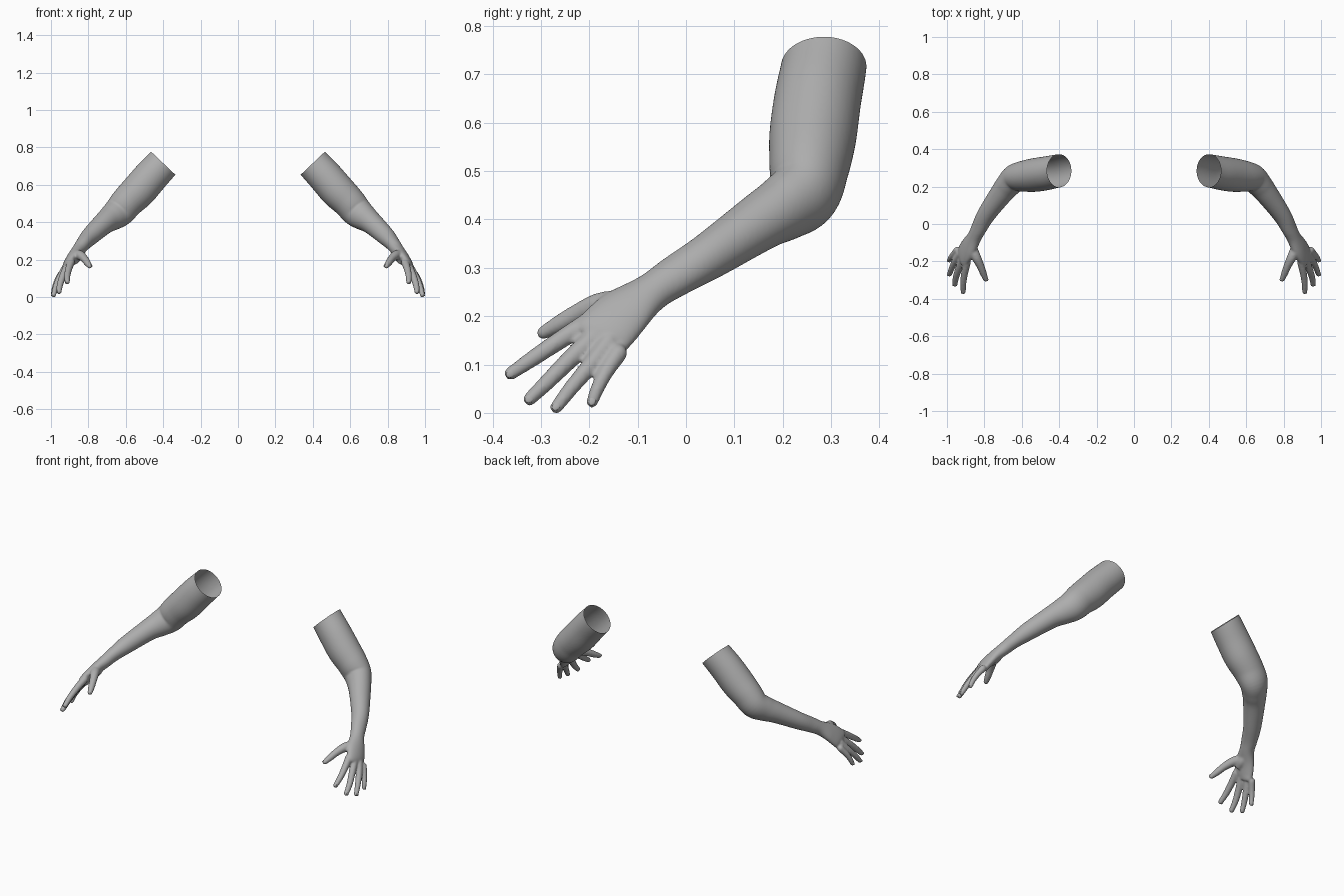
import bpy
import bmesh
import math
from mathutils import Vector, Matrix

cube = bpy.data.objects.get("Cube")
if cube:
    bpy.data.objects.remove(cube, do_unlink=True)

SKIN = (0.42, 0.42, 0.42, 1)
skin = bpy.data.materials.new("plain_grey")
skin.use_nodes = True
skin.diffuse_color = SKIN
skin.node_tree.nodes["Principled BSDF"].inputs["Base Color"].default_value = SKIN

# Sections: x, y, z, width across, thickness
ARM = [(.33, .295, .80, .086, .088), (.40, .285, .72, .088, .090),
       (.465, .272, .65, .090, .093), (.53, .262, .575, .090, .094),
       (.59, .255, .515, .083, .088), (.635, .245, .462, .074, .083),
       (.675, .205, .43, .066, .072), (.715, .155, .40, .060, .060),
       (.79, .05, .33, .049, .049), (.828, -.02, .288, .045, .039),
       (.853, -.07, .255, .042, .035), (.885, -.125, .215, .058, .030),
       (.91, -.165, .175, .062, .026), (.92, -.185, .15, .055, .018)]

# Joints: x, y, z, radius
FINGERS = {
    "index": [(.893, -.205, .19, .021), (.905, -.26, .155, .019),
              (.913, -.315, .118, .017), (.913, -.362, .086, .014)],
    "middle": [(.915, -.185, .165, .021), (.937, -.24, .115, .019),
               (.952, -.285, .07, .017), (.957, -.323, .033, .014)],
    "ring": [(.93, -.16, .15, .020), (.957, -.2, .1, .018),
             (.975, -.238, .055, .016), (.986, -.268, .016, .0135)],
    "little": [(.945, -.14, .128, .019), (.967, -.165, .09, .0165),
               (.981, -.183, .055, .0145), (.987, -.194, .027, .0125)],
    "thumb": [(.872, -.12, .228, .030), (.845, -.175, .228, .026),
              (.822, -.222, .21, .021), (.806, -.262, .188, .0185),
              (.793, -.295, .17, .014)],
}
THUMB_PAD = [(.865, -.10, .228, .026), (.868, -.13, .215, .029), (.875, -.165, .2, .024)]


def smooth_path(points, steps=6):
    """Catmull-Rom samples through the sections."""
    pts = [Vector(p) for p in points]
    pts = [pts[0] * 2 - pts[1]] + pts + [pts[-1] * 2 - pts[-2]]
    out = []
    for a, b, c, d in zip(pts, pts[1:], pts[2:], pts[3:]):
        for i in range(steps):
            t = i / steps
            out.append((b * 2 + (c - a) * t + (a * 2 - b * 5 + c * 4 - d) * t * t
                        + (b * 3 - a - c * 3 + d) * t ** 3) / 2)
    return out + [pts[-2]]


def frame(tangent):
    t = tangent.normalized()
    across = Vector((0, 1, 0))
    across = (across - t * across.dot(t)).normalized()
    return t, across, t.cross(across)


def tube(bm, points, sides=24):
    path = smooth_path([p if len(p) == 5 else (*p, p[3]) for p in points])
    rings = []
    for i, s in enumerate(path):
        ahead, behind = path[min(i + 1, len(path) - 1)], path[max(i - 1, 0)]
        _, u, v = frame(Vector(ahead[:3]) - Vector(behind[:3]))
        angles = [math.tau * k / sides for k in range(sides)]
        rings.append([bm.verts.new(Vector(s[:3]) + u * s[3] * math.cos(a) + v * s[4] * math.sin(a))
                      for a in angles])
    for r, q in zip(rings, rings[1:]):
        for k in range(sides):
            n = (k + 1) % sides
            bm.faces.new((r[k], r[n], q[n], q[k]))
    bm.faces.new(rings[0][::-1])
    bm.faces.new(rings[-1])


def ball(bm, centre, radius):
    bmesh.ops.create_uvsphere(bm, u_segments=20, v_segments=12, radius=radius,
                              matrix=Matrix.Translation(centre))


def add_object(name, bm):
    bmesh.ops.recalc_face_normals(bm, faces=bm.faces)
    mesh = bpy.data.meshes.new(name)
    bm.to_mesh(mesh)
    mesh.materials.clear()
    mesh.materials.append(skin)
    mesh.shade_smooth()
    obj = bpy.data.objects.new(name, mesh)
    bpy.context.collection.objects.link(obj)
    return obj


def add_pair(part, bm):
    add_object("left_" + part, bm)
    bmesh.ops.scale(bm, vec=(-1, 1, 1), verts=bm.verts)
    bmesh.ops.reverse_faces(bm, faces=bm.faces)
    add_object("right_" + part, bm)
    bm.free()


# Arm, palm and fingers as overlapping volumes
bm = bmesh.new()
tube(bm, ARM, 40)
tube(bm, THUMB_PAD)
ball(bm, (.638, .278, .447), .034)
for joints in FINGERS.values():
    tube(bm, joints)
    for end in (joints[0], joints[-1]):
        ball(bm, end[:3], end[3])
blank = add_object("arm_blank", bm)
bm.free()

# Fuse into one soft skin
fuse = blank.modifiers.new("fuse", 'REMESH')
fuse.mode = 'VOXEL'
fuse.voxel_size = .005
soften = blank.modifiers.new("soften", 'SMOOTH')
soften.factor = .5
soften.iterations = 8
fused = blank.evaluated_get(bpy.context.evaluated_depsgraph_get())
bm = bmesh.new()
bm.from_mesh(fused.to_mesh())
fused.to_mesh_clear()
bpy.data.objects.remove(blank, do_unlink=True)

# Open cut at the top of the sleeve-like upper arm
bmesh.ops.bisect_plane(bm, geom=bm.verts[:] + bm.edges[:] + bm.faces[:],
                       plane_co=(.40, .285, .72), plane_no=(-.69, 0, .725), clear_outer=True)
lowest = min(v.co.z for v in bm.verts)
bmesh.ops.translate(bm, vec=(0, 0, -lowest), verts=bm.verts)
add_pair("arm", bm)

# Fingernails
bm = bmesh.new()
for name, joints in FINGERS.items():
    before, tip = Vector(joints[-2][:3]), Vector(joints[-1][:3])
    t, u, v = frame(tip - before)
    if name == "thumb":
        v = -v
    r = joints[-1][3]
    place = Matrix((t, u, v)).transposed().to_4x4()
    place.translation = tip + v * r * .7 - Vector((0, 0, lowest))
    bmesh.ops.create_uvsphere(bm, u_segments=16, v_segments=8, radius=r,
                              matrix=place @ Matrix.Diagonal((.8, .6, .25, 1)))
add_pair("fingernails", bm)
